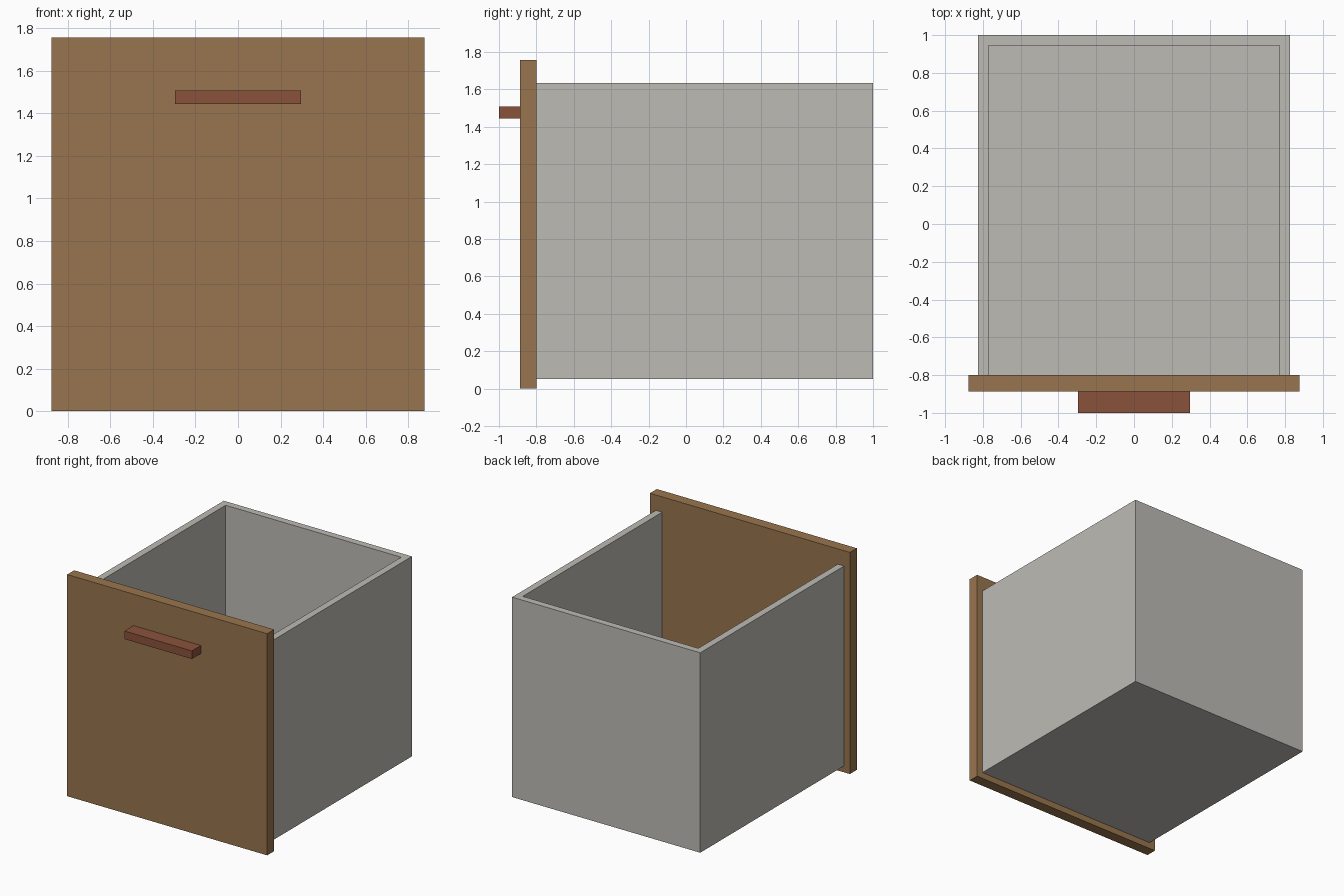
import bpy

old = bpy.data.objects.get("Cube")
if old:
    bpy.data.objects.remove(old, do_unlink=True)


def srgb(r, g, b):
    return tuple(((c / 255 + 0.055) / 1.055) ** 2.4 for c in (r, g, b)) + (1.0,)


def material(name, colour):
    m = bpy.data.materials.new(name)
    m.use_nodes = True
    m.diffuse_color = colour
    m.node_tree.nodes["Principled BSDF"].inputs["Base Color"].default_value = colour
    return m


def board(name, x, y, z, mat):
    """Flat board spanning the given (min, max) ranges."""
    spans = (x, y, z)
    bpy.ops.mesh.primitive_cube_add(size=1)
    ob = bpy.context.object
    ob.name = name
    ob.location = [(a + b) / 2 for a, b in spans]
    ob.scale = [b - a for a, b in spans]
    bpy.ops.object.transform_apply(location=True, rotation=False, scale=True)
    ob.data.materials.append(mat)
    return ob


wood = material("brown wood", srgb(153, 117, 78))
red_wood = material("reddish handle wood", srgb(138, 82, 60))
grey = material("pale grey board", srgb(190, 187, 181))

# Main dimensions
outer, inner = 0.825, 0.77
front_y, box_y, back_in, back_y = -0.887, -0.80, 0.945, 1.0
low, high = 0.05, 1.635

# Drawer box
for name, s in (("left_side", 1), ("right_side", -1)):
    board(name, sorted((s * inner, s * outer)), (box_y, back_y), (low, high), grey)
board("back_panel", (-inner, inner), (back_in, back_y), (low, high), grey)
board("bottom_panel", (-inner, inner), (box_y, back_in), (low, low + 0.055), grey)

# Front board and bar handle
board("front_panel", (-0.877, 0.877), (front_y, box_y), (0, 1.757), wood)
board("handle", (-0.296, 0.296), (-1.0, front_y), (1.444, 1.508), red_wood)
